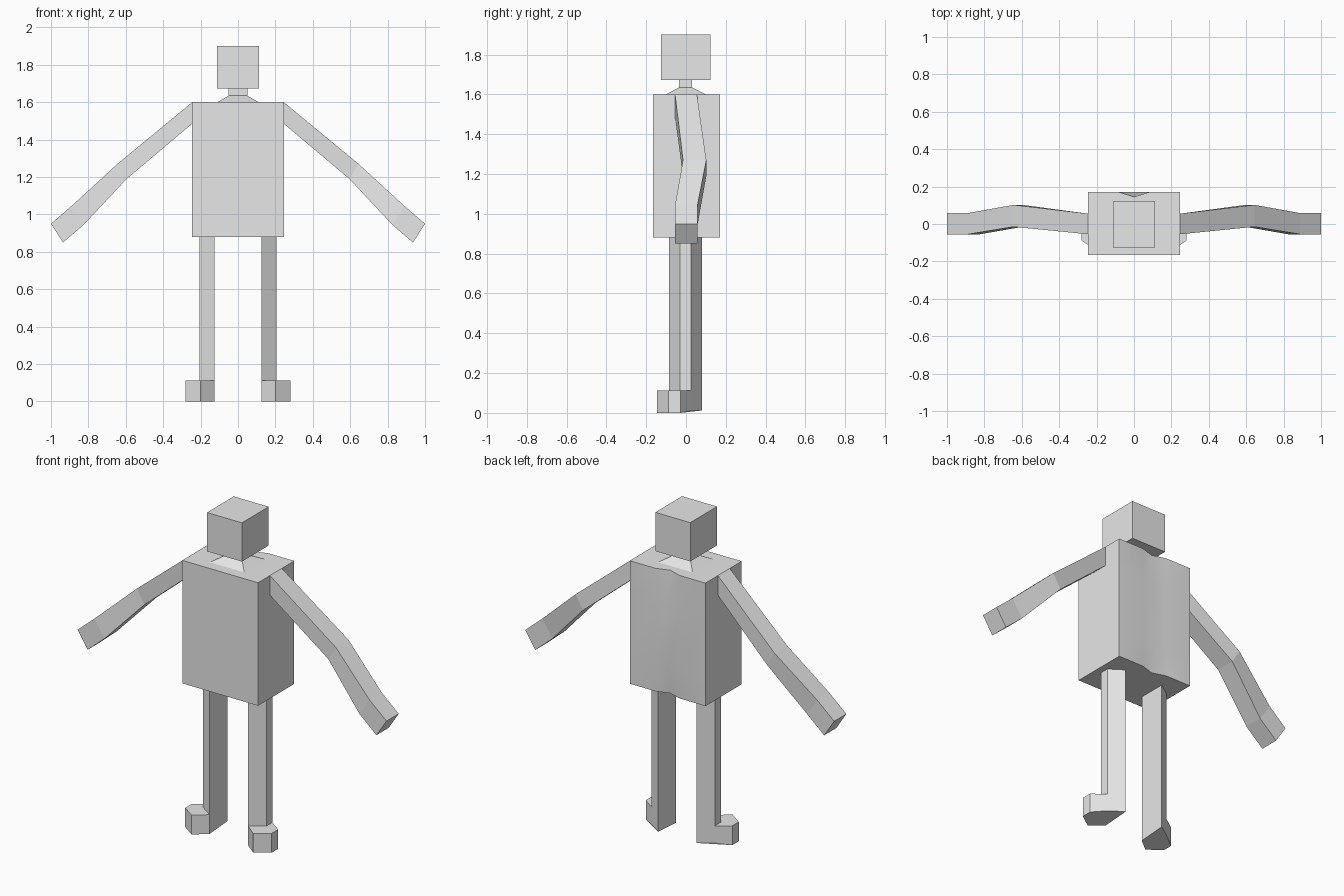
import bpy, bmesh

if "Cube" in bpy.data.objects:
    bpy.data.objects.remove(bpy.data.objects["Cube"])

grey = bpy.data.materials.new("light grey")
grey.diffuse_color = (0.8, 0.8, 0.8, 1)
grey.use_nodes = True
grey.node_tree.nodes["Principled BSDF"].inputs["Base Color"].default_value = grey.diffuse_color


def make(name, bm):
    bmesh.ops.recalc_face_normals(bm, faces=bm.faces)
    me = bpy.data.meshes.new(name)
    bm.to_mesh(me)
    bm.free()
    me.materials.append(grey)
    ob = bpy.data.objects.new(name, me)
    bpy.context.collection.objects.link(ob)
    return ob


def loft(name, rings, mirror_x=1):
    """Join matching rings of points into a closed solid."""
    bm = bmesh.new()
    loops = [[bm.verts.new((x * mirror_x, y, z)) for x, y, z in r] for r in rings]
    n = len(loops[0])
    for a, b in zip(loops, loops[1:]):
        for i in range(n):
            j = (i + 1) % n
            bm.faces.new((a[i], a[j], b[j], b[i]))
    bm.faces.new(loops[0])
    bm.faces.new(loops[-1])
    return make(name, bm)


def rect(w, y0, y1, z):
    return [(-w, y0, z), (w, y0, z), (w, y1, z), (-w, y1, z)]


# Torso: box whose back is softly dented at the top and bottom centre
def torso_ring(z, dent):
    back = [(0.245, 0), (0.08, 0), (0, dent), (-0.08, 0), (-0.245, 0)]
    return [(-0.245, -0.165, z), (0.245, -0.165, z)] + [(x, 0.17 - d, z) for x, d in back]


torso = loft("torso", [torso_ring(0.88, 0.025), torso_ring(1.03, 0),
                       torso_ring(1.43, 0), torso_ring(1.60, 0.025)])
bpy.context.view_layer.objects.active = torso
torso.select_set(True)
bpy.ops.object.shade_smooth_by_angle()

# Neck with a sloped collar, and head
loft("neck", [rect(0.12, -0.11, 0.11, 1.595), rect(0.05, -0.035, 0.03, 1.635),
              rect(0.05, -0.035, 0.03, 1.68)])
loft("head", [rect(0.113, -0.125, 0.122, 1.673), rect(0.113, -0.125, 0.122, 1.90)])

# Arm sections: upper x, z, lower x, z, front y, back y
ARM = [(0.245, 1.60, 0.245, 1.485, -0.055, 0.055),
       (0.645, 1.27, 0.595, 1.19, -0.015, 0.102),
       (0.89, 1.045, 0.825, 0.945, -0.055, 0.058),
       (1.0, 0.95, 0.935, 0.85, -0.055, 0.058)]
# Leg and foot outlines, seen in plan
LEG = [(0.125, -0.085), (0.205, -0.03), (0.205, 0.025), (0.125, 0.08)]
FOOT = [(0.125, -0.085), (0.20, -0.145), (0.28, -0.088), (0.28, -0.028),
        (0.205, 0.025), (0.125, 0.08)]

for side, s in (("right", 1), ("left", -1)):
    loft(side + "_arm", [[(xu, f, zu), (xu, b, zu), (xl, b, zl), (xl, f, zl)]
                         for xu, zu, xl, zl, f, b in ARM], s)
    loft(side + "_leg", [[(x, y, z) for x, y in LEG] for z in (0.11, 0.88)], s)
    # Sole rises slightly towards the heel
    loft(side + "_foot", [[(x, y, 0.012 if y > 0 else 0) for x, y in FOOT],
                          [(x, y, 0.113) for x, y in FOOT]], s)
